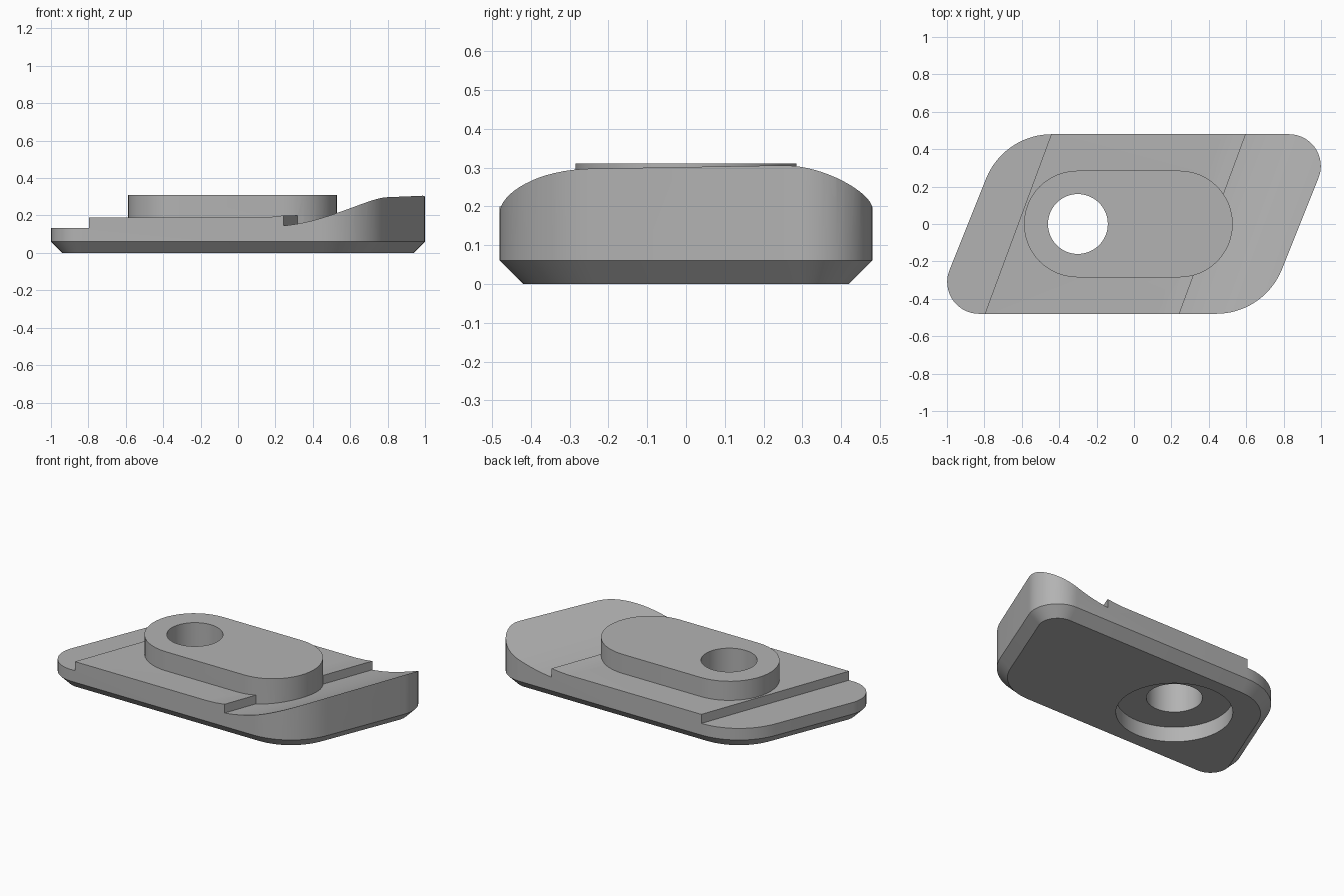
import bpy
import bmesh
from math import sin, cos, tan, atan, pi

if "Cube" in bpy.data.objects:
    bpy.data.objects.remove(bpy.data.objects["Cube"])

HALF_Y, HALF_X = 0.48, 0.888    # half width, half length along the middle
SIDE_SLOPE = 0.4                # lean of the end walls
STEP_SLOPE = 0.37               # lean of the steps on top
HOLE_X = -0.30

steel = bpy.data.materials.new("grey_steel")
steel.use_nodes = True
GREY = (0.45, 0.45, 0.45, 1)
steel.diffuse_color = GREY
steel.node_tree.nodes["Principled BSDF"].inputs["Base Color"].default_value = GREY


def arc(cx, cy, r, a0, a1, n=16):
    return [(cx + r * cos(a0 + (a1 - a0) * i / n),
             cy + r * sin(a0 + (a1 - a0) * i / n)) for i in range(n + 1)]


def loft(name, rings):
    """Solid through rings of equal point count, capped at both ends."""
    bm = bmesh.new()
    loops = [[bm.verts.new(p) for p in ring] for ring in rings]
    for a, b in zip(loops, loops[1:]):
        for i in range(len(a)):
            j = (i + 1) % len(a)
            bm.faces.new((a[i], a[j], b[j], b[i]))
    bm.faces.new(loops[0])
    bm.faces.new(loops[-1])
    bmesh.ops.recalc_face_normals(bm, faces=bm.faces)
    mesh = bpy.data.meshes.new(name)
    bm.to_mesh(mesh)
    bm.free()
    mesh.materials.append(steel)
    ob = bpy.data.objects.new(name, mesh)
    bpy.context.collection.objects.link(ob)
    return ob


def prism(name, outline, *heights):
    return loft(name, [[(x, y, z) for x, y in outline] for z in heights])


def combine(target, tool, operation):
    mod = target.modifiers.new(operation, 'BOOLEAN')
    mod.operation, mod.solver, mod.object = operation, 'EXACT', tool
    bpy.context.view_layer.objects.active = target
    bpy.ops.object.modifier_apply(modifier=mod.name)
    bpy.data.objects.remove(tool)


def plate_outline(inset):
    """Leaning plate with tight acute corners and wide obtuse corners."""
    lean = atan(SIDE_SLOPE)
    half = []
    # front right (obtuse), then back right (acute)
    for sy, r, a0, a1 in ((-1, 0.378, -pi / 2, -lean), (1, 0.17, -lean, pi / 2)):
        corner_x = HALF_X + SIDE_SLOPE * sy * HALF_Y
        tangent = r * tan((a1 - a0) / 2)
        half += arc(corner_x - tangent, sy * (HALF_Y - r), r - inset, a0, a1)
    return half + [(-x, -y) for x, y in half]


# Plate with a chamfered underside
base, rim = plate_outline(0.06), plate_outline(0)
plate = loft("plate", [[(x, y, z) for x, y in ring]
                       for ring, z in ((base, 0), (rim, 0.06), (rim, 0.4))])

# Stepped top profile: low shelf, main deck, groove and rising end
profile = [(-1.5, -0.1), (-1.5, 0.133), (-0.62, 0.133), (-0.62, 0.19),
           (0.3, 0.19), (0.36, 0.193), (0.42, 0.2)]
for i in range(21):
    t = 0.52 * i / 20
    profile.append((0.42 + t, 0.145 + 0.1 * t + 0.5 * t * t))
profile += [(1.5, 0.312), (1.5, -0.1)]
top_shape = loft("top_shape", [[(u + STEP_SLOPE * y, y, z) for u, z in profile]
                               for y in (-0.7, 0.7)])
combine(plate, top_shape, 'INTERSECT')

# Raised rounded pad
pad = prism("pad", arc(0.243, 0, 0.285, -pi / 2, pi / 2, 24)
            + arc(-0.303, 0, 0.285, pi / 2, 3 * pi / 2, 24), 0.12, 0.31)
combine(plate, pad, 'UNION')

# Through hole and wide recess below
for name, r, low, high in (("hole", 0.16, -0.1, 0.5), ("recess", 0.333, -0.1, 0.095)):
    combine(plate, prism(name, arc(HOLE_X, 0, r, 0, 2 * pi, 64)[:-1], low, high),
            'DIFFERENCE')

# Smooth rounds, crisp edges
bpy.ops.object.select_all(action='DESELECT')
plate.select_set(True)
bpy.context.view_layer.objects.active = plate
bpy.ops.object.shade_smooth_by_angle(angle=pi / 7)
